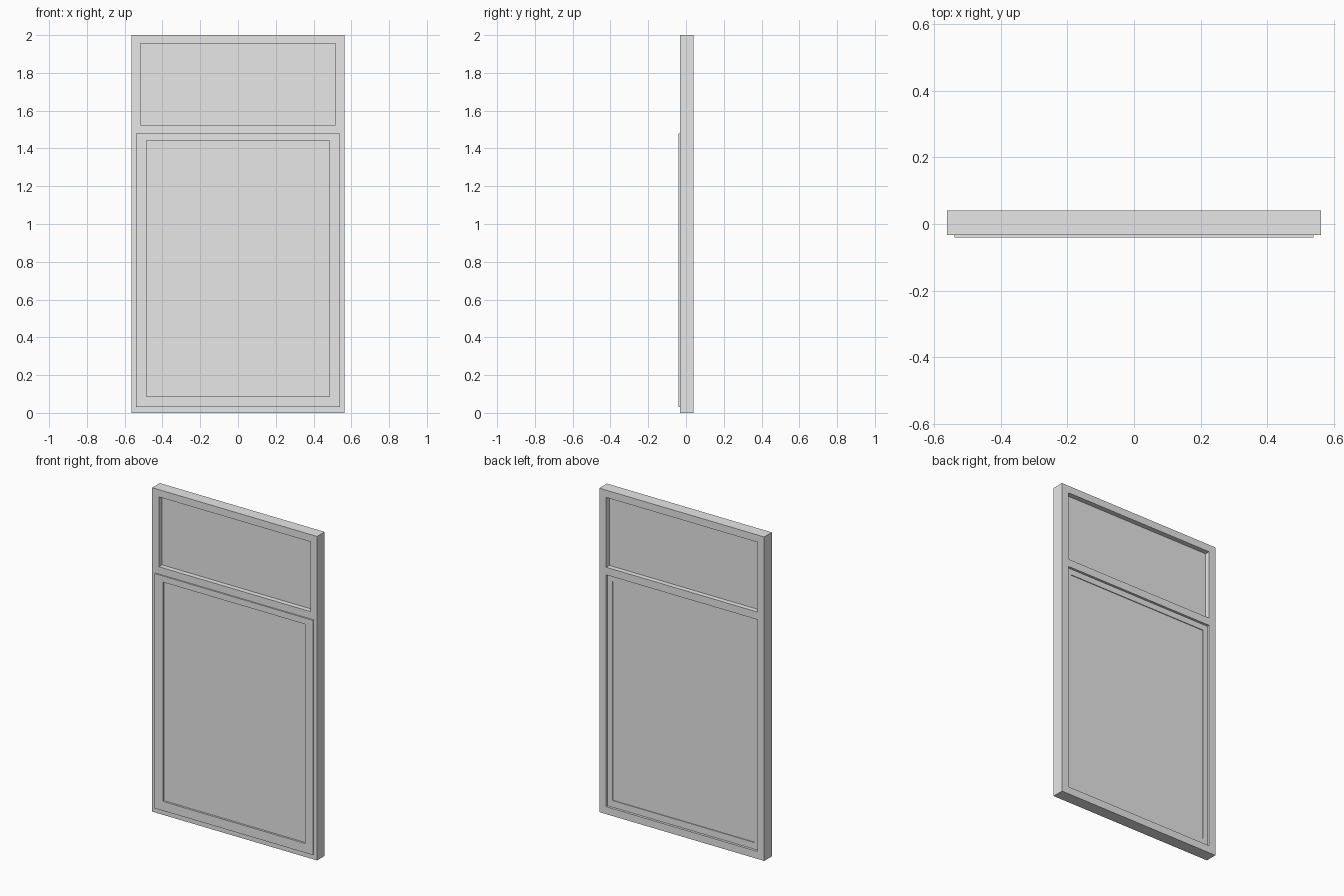
import bpy

cube = bpy.data.objects.get("Cube")
if cube:
    bpy.data.objects.remove(cube, do_unlink=True)

# One plain grey for every part
grey = bpy.data.materials.new("light_grey")
grey.use_nodes = True
colour = (0.8, 0.8, 0.8, 1)
grey.diffuse_color = colour
grey.node_tree.nodes["Principled BSDF"].inputs["Base Color"].default_value = colour


def add_mesh(name, verts, faces):
    mesh = bpy.data.meshes.new(name)
    mesh.from_pydata(verts, [], faces)
    mesh.materials.append(grey)
    obj = bpy.data.objects.new(name, mesh)
    bpy.context.collection.objects.link(obj)
    return obj


def rectangle(half_width, bottom, top, y):
    return [(-half_width, y, bottom), (half_width, y, bottom),
            (half_width, y, top), (-half_width, y, top)]


def panel(name, half_width, bottom, top, front, back):
    """Solid rectangular slab."""
    verts = rectangle(half_width, bottom, top, front) + rectangle(half_width, bottom, top, back)
    sides = [(i, i + 4, (i + 1) % 4 + 4, (i + 1) % 4) for i in range(4)]
    return add_mesh(name, verts, [(0, 1, 2, 3), (7, 6, 5, 4)] + sides)


def ring(name, outer, inner, front, back):
    """Rectangular frame with mitred corners; outer and inner are (half width, bottom, top)."""
    loops = [rectangle(*outer, front), rectangle(*inner, front),
             rectangle(*inner, back), rectangle(*outer, back)]
    verts = [v for loop in loops for v in loop]
    faces = []
    for a in range(4):
        b = (a + 1) % 4
        for i in range(4):
            j = (i + 1) % 4
            faces.append((a * 4 + i, a * 4 + j, b * 4 + j, b * 4 + i))
    return add_mesh(name, verts, faces)


WIDTH, HEIGHT = 0.563, 2.0
FRONT, BACK = -0.033, 0.041
OPENING = 0.517
RAIL_LOW, RAIL_HIGH = 1.477, 1.524
SASH_FRONT, SASH_BACK = -0.041, 0.026

# Fixed outer frame and the rail between its two openings
ring("outer_frame", (WIDTH, 0, HEIGHT), (OPENING, 0.046, 1.955), FRONT, BACK)
panel("middle_rail", OPENING, RAIL_LOW, RAIL_HIGH, FRONT, BACK)

# Fixed upper pane, set halfway into the frame
panel("upper_pane", OPENING, RAIL_HIGH, 1.955, -0.002, 0.010)

# Lower sash: a lip overlapping the frame, with its body inside the opening
sash_hole = (0.485, 0.087, 1.441)
ring("sash_lip", (0.54, 0.03, 1.479), sash_hole, SASH_FRONT, FRONT)
ring("sash_body", (OPENING, 0.046, RAIL_LOW), sash_hole, FRONT, SASH_BACK)
panel("lower_pane", *sash_hole, -0.029, 0.021)
